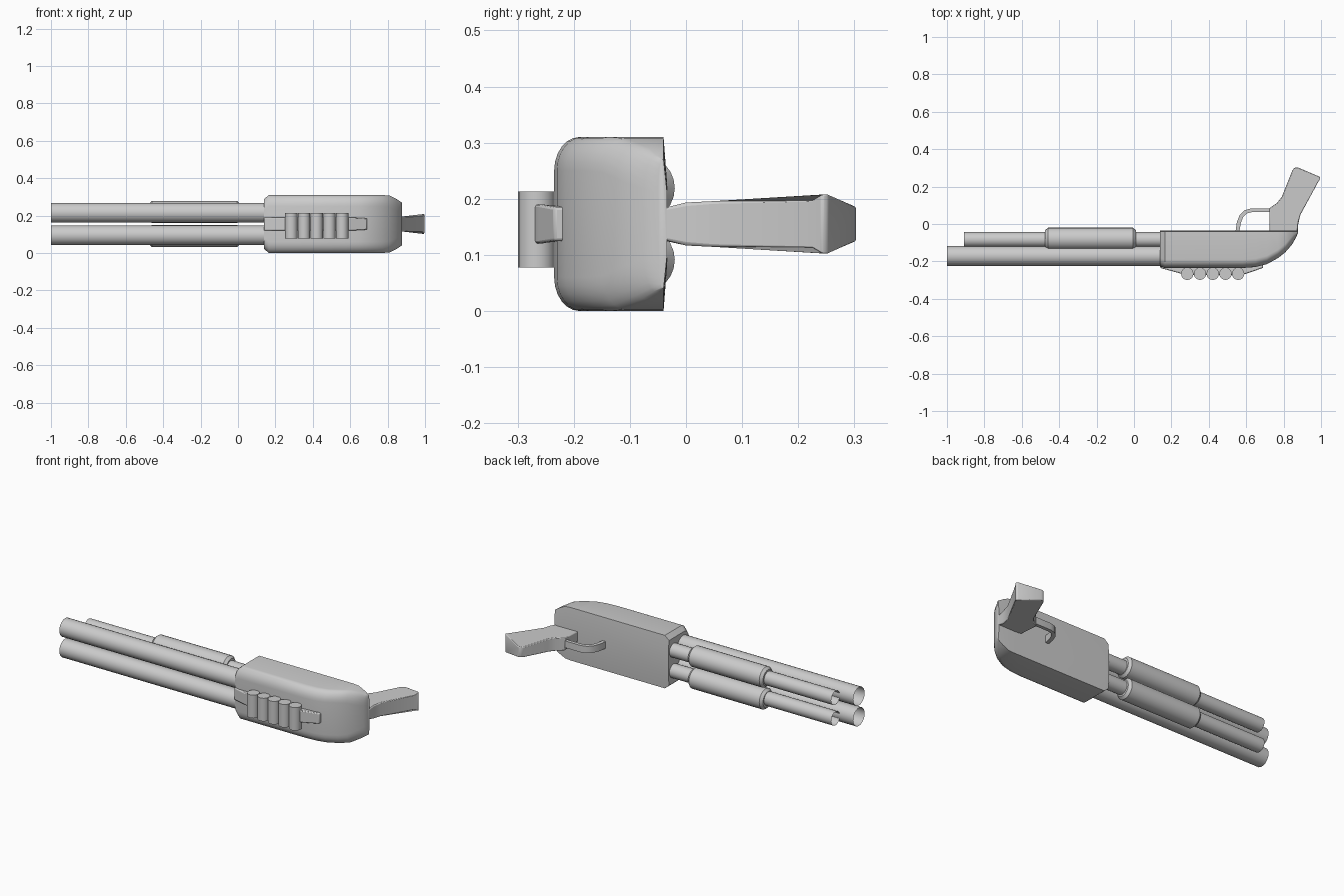
import bpy, bmesh, math
from mathutils import Vector, Matrix

cube = bpy.data.objects.get("Cube")
if cube:
    bpy.data.objects.remove(cube, do_unlink=True)

MID = 0.155  # height of the mirror plane

metal = bpy.data.materials.new("plain_grey")
metal.use_nodes = True
GREY = (0.6, 0.6, 0.6, 1)
metal.diffuse_color = GREY
metal.node_tree.nodes["Principled BSDF"].inputs["Base Color"].default_value = GREY


def finish(name, bm, angle=35, fix=True):
    if fix:
        bmesh.ops.recalc_face_normals(bm, faces=bm.faces)
    mesh = bpy.data.meshes.new(name)
    bm.to_mesh(mesh)
    bm.free()
    ob = bpy.data.objects.new(name, mesh)
    bpy.context.collection.objects.link(ob)
    mesh.materials.append(metal)
    bpy.ops.object.select_all(action="DESELECT")
    ob.select_set(True)
    bpy.context.view_layer.objects.active = ob
    bpy.ops.object.shade_smooth_by_angle(angle=math.radians(angle))
    return ob


def loft(bm, rings, cap_start=True, cap_end=True):
    loops = [[bm.verts.new(p) for p in ring] for ring in rings]
    n = len(loops[0])
    for a, b in zip(loops, loops[1:]):
        for i in range(n):
            j = (i + 1) % n
            bm.faces.new((a[i], a[j], b[j], b[i]))
    if cap_start:
        bm.faces.new(loops[0][::-1])
    if cap_end:
        bm.faces.new(loops[-1])


def turned(name, y, z, profile, caps=False, sides=24):
    """Round part along x from (x, radius) pairs."""
    bm = bmesh.new()
    turn = [2 * math.pi * i / sides for i in range(sides)]
    loft(bm, [[(x, y + r * math.cos(t), z + r * math.sin(t)) for t in turn]
              for x, r in profile], caps, caps)
    return finish(name, bm)


# Paired barrels, magazine tubes and pump sleeves
for side, s in (("upper", 1), ("lower", -1)):
    z = MID + 0.06 * s
    turned(side + "_barrel", -0.171, z, [(-1, 0.053), (0.16, 0.053)])
    turned(side + "_magazine_tube", -0.083, z, [(-0.91, 0.04), (0.16, 0.04)])
    turned(side + "_pump_sleeve", -0.079, z + 0.004 * s,
           [(-0.475, 0.046), (-0.46, 0.059), (-0.005, 0.059), (0.01, 0.046)], True)


# Receiver: rounded front corners, flat back, curved rear end
def section(x, front, half):
    depth = -0.036 - front
    ry, rz = min(0.045, depth * 0.6), 0.06
    corner = [(front + ry * (1 - math.sin(a)), half - rz * (1 - math.cos(a)))
              for a in (math.pi / 2 * k / 6 for k in range(7))]
    upper = [(-0.034, half * 0.5), (-0.04, half)] + corner
    ring = upper + [(y, -h) for y, h in reversed(upper)]
    return [(x, y, MID + h) for y, h in ring]


bm = bmesh.new()
loft(bm, [section(*row) for row in (
    (0.138, -0.226, 0.132), (0.165, -0.235, 0.155), (0.58, -0.235, 0.155),
    (0.65, -0.23, 0.155), (0.71, -0.215, 0.155), (0.77, -0.182, 0.155),
    (0.81, -0.15, 0.152), (0.845, -0.11, 0.135), (0.865, -0.075, 0.122),
    (0.876, -0.05, 0.115))])
finish("receiver", bm, 40)


def slab(name, points, angle=30, bevel=0.0):
    """Closed outline of (x, y, half thickness) points, mirrored about MID."""
    bm = bmesh.new()
    loft(bm, [[(x, y, MID + s * h) for x, y, h in points] for s in (-1, 1)])
    ob = finish(name, bm, angle)
    if bevel:
        mod = ob.modifiers.new("soft_edges", "BEVEL")
        mod.width = bevel
        mod.segments = 2
        mod.limit_method = "ANGLE"
    return ob


# Pistol grip, flared towards the heel
slab("grip", [(0.725, -0.05, 0.028), (0.875, -0.05, 0.026), (0.878, 0.0, 0.036),
              (0.89, 0.05, 0.04), (0.985, 0.225, 0.044), (0.997, 0.243, 0.054),
              (0.992, 0.253, 0.054), (0.875, 0.303, 0.031), (0.86, 0.302, 0.03),
              (0.847, 0.288, 0.03), (0.79, 0.145, 0.038), (0.765, 0.113, 0.038),
              (0.725, 0.085, 0.036)], 45, 0.004)

# Trigger guard: a bent strip
outer = [(0.542, -0.045), (0.55, 0.01), (0.566, 0.05), (0.59, 0.073),
         (0.625, 0.083), (0.74, 0.083)]
inner = [(0.74, 0.063), (0.63, 0.063), (0.602, 0.056), (0.584, 0.038),
         (0.571, 0.005), (0.563, -0.045)]
slab("trigger_guard", [(x, y, 0.02) for x, y in outer + inner])

# Shell holder on the front of the receiver
slab("shell_holder", [(0.14, -0.215, 0.035), (0.14, -0.235, 0.035),
                      (0.25, -0.265, 0.035), (0.28, -0.272, 0.035),
                      (0.58, -0.272, 0.035), (0.61, -0.262, 0.035),
                      (0.69, -0.235, 0.03), (0.69, -0.2, 0.03)], 40, 0.005)

# Row of spare shells
for i in range(5):
    bm = bmesh.new()
    bmesh.ops.create_cone(bm, cap_ends=True, segments=20, radius1=0.033, radius2=0.033,
                          depth=0.135, matrix=Matrix.Translation(
                              Vector((0.285 + 0.068 * i, -0.266, MID - 0.01))))
    finish("spare_shell_%d" % (i + 1), bm)
